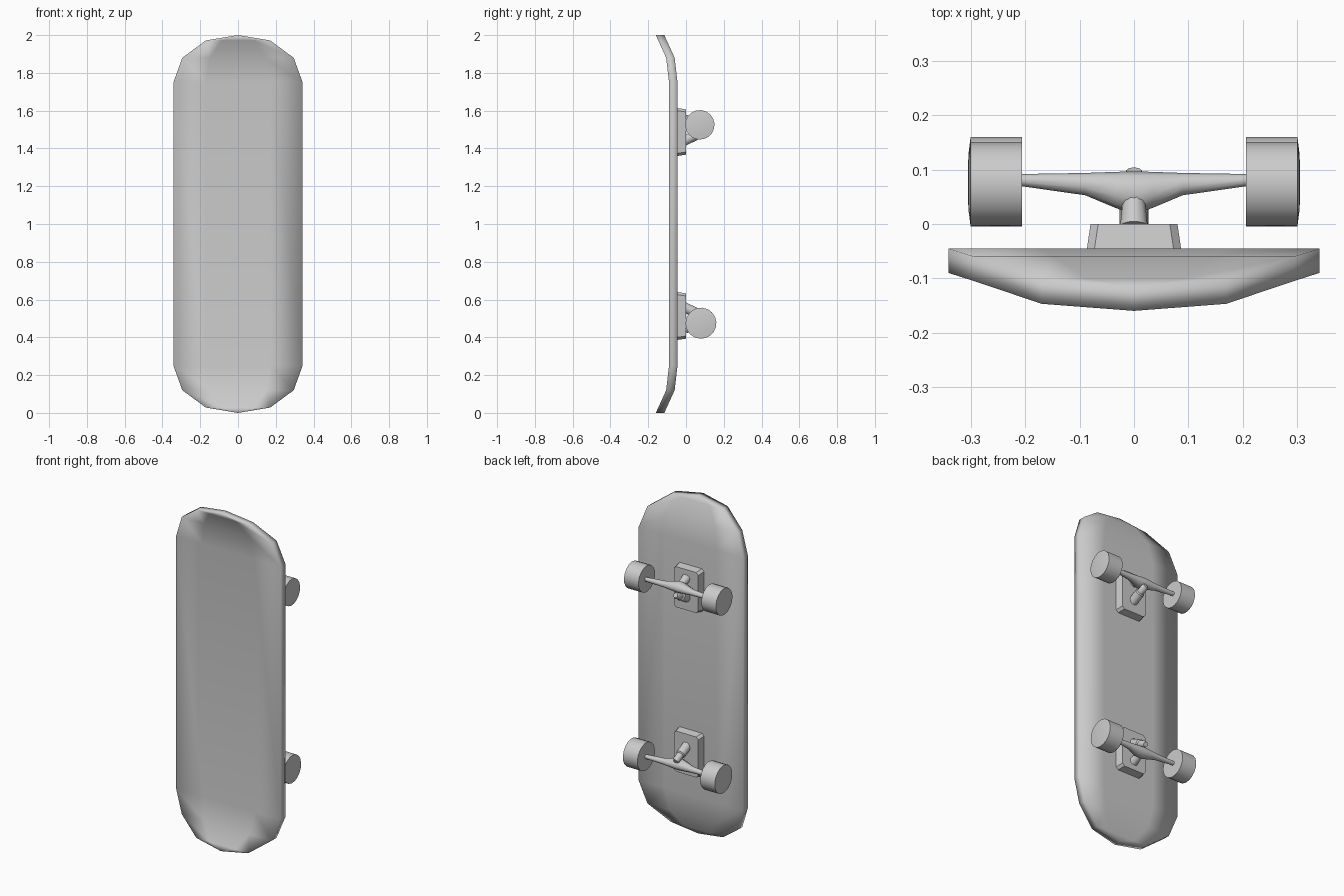
import bpy, bmesh
from math import cos, sin, pi, radians
from mathutils import Vector

if "Cube" in bpy.data.objects:
    bpy.data.objects.remove(bpy.data.objects["Cube"])


def finish(name, bm, angle=None):
    bmesh.ops.remove_doubles(bm, verts=bm.verts, dist=1e-5)
    bmesh.ops.recalc_face_normals(bm, faces=bm.faces)
    me = bpy.data.meshes.new(name)
    bm.to_mesh(me)
    bm.free()
    ob = bpy.data.objects.new(name, me)
    bpy.context.collection.objects.link(ob)
    bpy.ops.object.select_all(action='DESELECT')
    ob.select_set(True)
    bpy.context.view_layer.objects.active = ob
    if angle is None:
        bpy.ops.object.shade_smooth()
    else:
        bpy.ops.object.shade_smooth_by_angle(angle=radians(angle))
    return ob


def loft(name, rings, angle=None):
    """Skin closed rings of points and cap both ends."""
    bm = bmesh.new()
    loops = [[bm.verts.new(p) for p in r] for r in rings]
    n = len(loops[0])
    for a, b in zip(loops, loops[1:]):
        for i in range(n):
            j = (i + 1) % n
            bm.faces.new((a[i], a[j], b[j], b[i]))
    bm.faces.new(loops[0])
    bm.faces.new(loops[-1])
    return finish(name, bm, angle)


def tube(name, stations, n=12, angle=40):
    """Round rod through (centre, radius) stations."""
    d = (Vector(stations[-1][0]) - Vector(stations[0][0])).normalized()
    u = d.orthogonal().normalized()
    v = d.cross(u)
    rings = [[Vector(c) + r * (cos(2 * pi * i / n) * u + sin(2 * pi * i / n) * v)
              for i in range(n)] for c, r in stations]
    return loft(name, rings, angle)


# Deck: half widths and front depth along the height, kicked at both ends
end = [(1.0, 0.0, -0.16), (0.972, 0.17, -0.147), (0.88, 0.295, -0.105), (0.75, 0.342, -0.09)]
rows = [(1 + z, w, y) for z, w, y in end] + [(1 - z, w, y) for z, w, y in reversed(end)]
bm = bmesh.new()
sheets = []
for dy in (0, 0.045):
    grid = [[bm.verts.new((w * k / 2, y + dy, z)) for k in range(-2, 3)] for z, w, y in rows]
    for a, b in zip(grid, grid[1:]):
        for i in range(4):
            bm.faces.new((a[i], a[i + 1], b[i + 1], b[i]))
    sheets.append(grid)
f, b = sheets
for i in range(len(rows) - 1):
    for k in (0, 4):
        bm.faces.new((f[i][k], f[i + 1][k], b[i + 1][k], b[i][k]))
bmesh.ops.dissolve_degenerate(bm, edges=bm.edges, dist=1e-5)
finish("deck", bm)


def truck(tag, s, axle_y, r):
    def z(h):  # height measured outward from the middle of the board
        return 1 + s * h

    # Tapered baseplate with clipped corners
    def plate(w, h, y, c=0.014):
        m = 0.487
        quad = [(w, h - c), (w - c, h), (c - w, h), (-w, h - c),
                (-w, c - h), (c - w, -h), (w - c, -h), (w, c - h)]
        return [(x, y, z(m + q)) for x, q in quad]
    loft(tag + "_baseplate", [plate(0.087, 0.127, -0.047), plate(0.08, 0.12, 0.0)], 30)

    # Kingpin with bushing and nut, leaning towards the axle
    p, q = Vector((0, -0.01, z(0.44))), Vector((0, 0.098, z(0.492)))
    tube(tag + "_kingpin", [(p, 0.027), (p.lerp(q, 0.55), 0.027), (p.lerp(q, 0.6), 0.02),
                            (p.lerp(q, 0.9), 0.02), (q, 0.014)])

    # Pivot seat on the plate
    tube(tag + "_pivot", [((0, -0.005, z(0.555)), 0.026), ((0, 0.055, z(0.53)), 0.02)])

    # Hanger: thick in the middle, tapering to the axle ends
    half = [(0.21, 0.07, 0.092, 0.012), (0.09, 0.053, 0.094, 0.018),
            (0.035, 0.03, 0.096, 0.027), (0, 0.017, 0.097, 0.032)]
    secs = half + [(-x, a, b, h) for x, a, b, h in reversed(half[:-1])]
    loft(tag + "_hanger", [[(x, (a + b) / 2 + (b - a) / 2 * cos(pi * i / 5),
                             z(0.525 + h * sin(pi * i / 5))) for i in range(10)]
                           for x, a, b, h in secs], 60)

    # Wheels with slightly domed outer faces
    for side, sx in (("left", -1), ("right", 1)):
        prof = [(0.206, r * 0.6), (0.206, r), (0.301, r), (0.305, r * 0.6), (0.306, r * 0.2)]
        tube(f"{tag}_{side}_wheel", [((sx * x, axle_y, z(0.525)), q) for x, q in prof], 18, 40)


truck("upper", 1, 0.073, 0.078)
truck("lower", -1, 0.079, 0.082)
